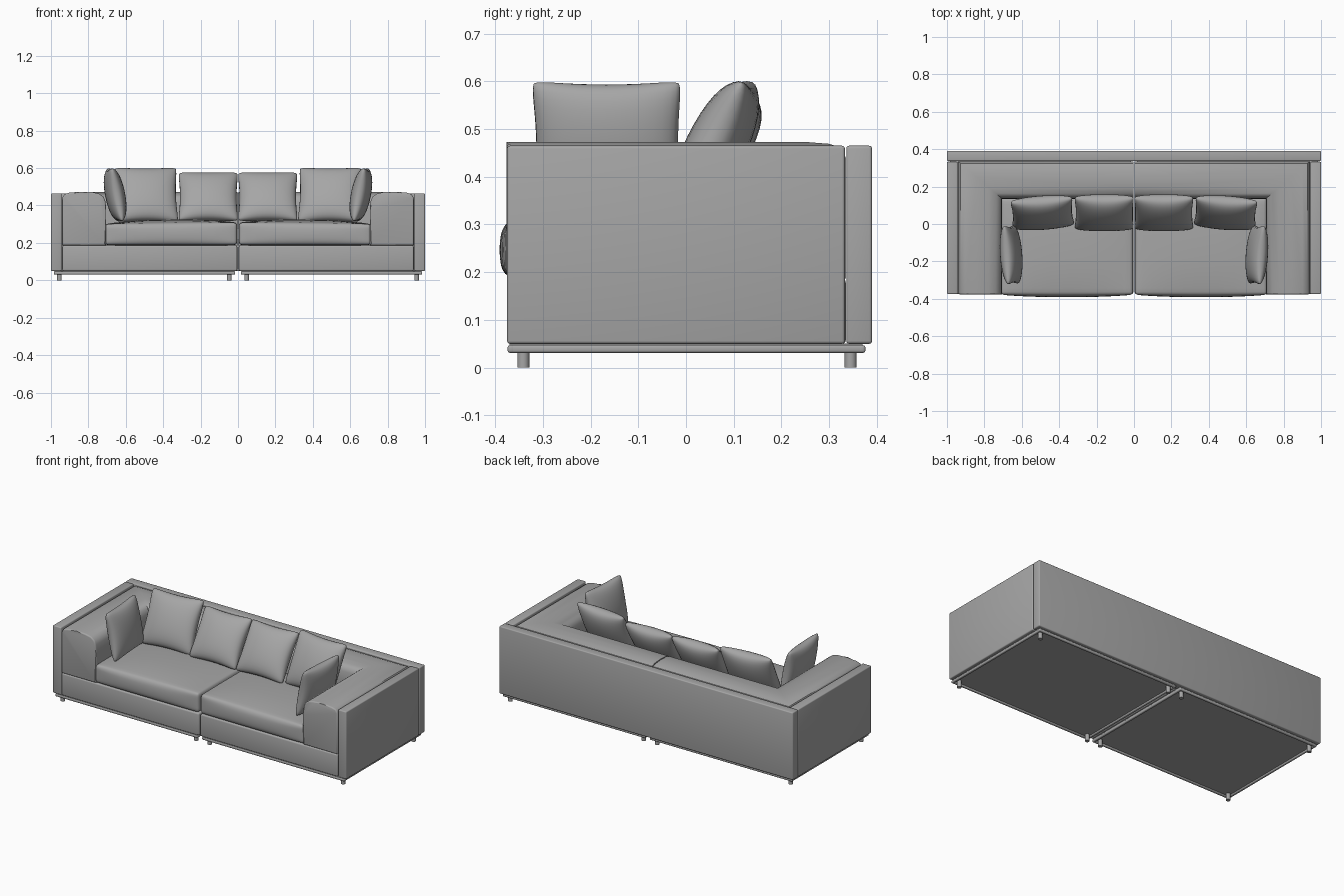
import bpy, bmesh, math
from mathutils import Matrix, Vector

if "Cube" in bpy.data.objects:
    bpy.data.objects.remove(bpy.data.objects["Cube"])

fabric = bpy.data.materials.new("grey fabric")
fabric.diffuse_color = (0.38, 0.38, 0.38, 1)
fabric.use_nodes = True
fabric.node_tree.nodes["Principled BSDF"].inputs["Base Color"].default_value = fabric.diffuse_color


def finish(name, bm, mirror=True, angle=40, subsurf=0):
    bmesh.ops.recalc_face_normals(bm, faces=bm.faces)
    me = bpy.data.meshes.new(name)
    bm.to_mesh(me)
    bm.free()
    me.materials.append(fabric)
    ob = bpy.data.objects.new(name, me)
    bpy.context.collection.objects.link(ob)
    bpy.context.view_layer.objects.active = ob
    ob.select_set(True)
    bpy.ops.object.shade_smooth_by_angle(angle=math.radians(angle))
    ob.select_set(False)
    if subsurf:
        ob.modifiers.new("Smooth", 'SUBSURF').levels = subsurf
    if mirror:
        ob.modifiers.new("Mirror", 'MIRROR').use_mirror_merge = False
    return ob


def bevel_sharp(bm, width, segs, limit=40):
    bmesh.ops.recalc_face_normals(bm, faces=bm.faces)
    edges = [e for e in bm.edges if e.calc_face_angle(0) > math.radians(limit)]
    bmesh.ops.bevel(bm, geom=edges, offset=width, segments=segs, profile=0.5,
                    affect='EDGES', clamp_overlap=True)


def unit_box():
    bm = bmesh.new()
    bmesh.ops.create_cube(bm, size=2)
    return bm


def place(bm, lo, hi):
    lo, hi = Vector(lo), Vector(hi)
    c, h = (lo + hi) / 2, (hi - lo) / 2
    for v in bm.verts:
        v.co = Vector([c[i] + h[i] * v.co[i] for i in range(3)])


def box(name, lo, hi, width=0.006, segs=3, mirror=True):
    bm = unit_box()
    place(bm, lo, hi)
    if width:
        bevel_sharp(bm, width, segs)
    return finish(name, bm, mirror)


def pillow(name, centre, w, h, t, lean, yaw, n=18):
    """Soft square pillow: two bulged grids meeting at a pinched edge."""
    m = (Matrix.Translation(centre) @ Matrix.Rotation(math.radians(yaw), 4, 'Z')
         @ Matrix.Rotation(math.radians(-lean), 4, 'X'))
    bm = bmesh.new()
    for side in (-1, 1):
        grid = []
        for i in range(n + 1):
            row = []
            for j in range(n + 1):
                u = math.sin(math.pi / 2 * (2 * i / n - 1))
                v = math.sin(math.pi / 2 * (2 * j / n - 1))
                x = w / 2 * u * (1 - 0.07 * (1 - v * v) * u * u)
                z = h / 2 * v * (1 - 0.07 * (1 - u * u) * v * v)
                # round the four corners a little
                k = 1 - 0.05 * (u * v) ** 8
                y = side * t / 2 * max(0, (1 - u * u) * (1 - v * v)) ** 0.42
                row.append(bm.verts.new(m @ Vector((x * k, y, z * k))))
            grid.append(row)
        for i in range(n):
            for j in range(n):
                bm.faces.new((grid[i][j], grid[i + 1][j],
                              grid[i + 1][j + 1], grid[i][j + 1]))
    bmesh.ops.remove_doubles(bm, verts=bm.verts, dist=0.0005)
    return finish(name, bm, angle=100)


# Outer shell: side panels and one long back panel
box("side_panel", (-1, -0.375, 0.05), (-0.943, 0.333, 0.465))
box("back_panel", (-1, 0.336, 0.05), (1, 0.39, 0.465), mirror=False)

# Seat base, one block per half
box("seat_base", (-0.94, -0.375, 0.05), (-0.004, 0.335, 0.186), 0.008)

# Padded arm and back, swept around the corner with a mitre
ARM, BACK = 0.235, 0.2
profile = [(0, 0.187), (0, 0.44), (0.012, 0.46), (0.04, 0.469), (0.1, 0.473),
           (0.165, 0.471), (0.2, 0.462), (0.222, 0.445), (0.232, 0.42),
           (0.235, 0.37), (0.235, 0.187)]
bm = bmesh.new()
rings = []
for s in range(3):
    ring = []
    for d, z in profile:
        x = -0.94 + d if s < 2 else -0.003
        y = -0.376 if s == 0 else 0.335 - d * BACK / ARM
        ring.append(bm.verts.new((x, y, z)))
    rings.append(ring)
n = len(profile)
for a, b in zip(rings, rings[1:]):
    for i in range(n):
        bm.faces.new((a[i], a[(i + 1) % n], b[(i + 1) % n], b[i]))
caps = [bm.faces.new(rings[0]), bm.faces.new(rings[2])]
bmesh.ops.bevel(bm, geom=list(caps[0].edges), offset=0.008, segments=3,
                profile=0.5, affect='EDGES', clamp_overlap=True)
finish("arm_and_back_padding", bm)

# Seat cushions with crowned top and bulging front
bm = unit_box()
bmesh.ops.subdivide_edges(bm, edges=bm.edges, cuts=3, use_grid_fill=True)
flat = [(v, v.co.copy()) for v in bm.verts]
place(bm, (-0.712, -0.376, 0.187), (-0.004, 0.14, 0.307))
for v, p in flat:
    if p.z > 0.99:
        v.co.z += 0.018 * (1 - p.x ** 4) * (1 - p.y ** 4) + 0.004 * p.x
    if p.y < -0.99:
        v.co.y -= 0.004 + 0.012 * (1 - p.x ** 4) * (1 - p.z ** 2)
bevel_sharp(bm, 0.02, 3, 50)
finish("seat_cushion", bm, angle=60, subsurf=1)

# Loose pillows
pillow("inner_back_pillow", (-0.159, 0.06, 0.447), 0.325, 0.31, 0.125, 33, 0)
pillow("outer_back_pillow", (-0.49, 0.06, 0.457), 0.34, 0.325, 0.125, 26, 4)
pillow("side_pillow", (-0.657, -0.165, 0.458), 0.32, 0.295, 0.105, 11, 94)

# Under-frame: rounded rail, bottom board and round legs
box("bottom_board", (-0.98, -0.37, 0.04), (-0.018, 0.37, 0.051), 0)
for nm, lo, hi in (
        ("front_rail", (-0.985, -0.374, 0.031), (-0.015, -0.358, 0.047)),
        ("rear_rail", (-0.985, 0.36, 0.031), (-0.015, 0.376, 0.047)),
        ("outer_rail", (-0.985, -0.37, 0.031), (-0.969, 0.372, 0.047)),
        ("inner_rail", (-0.031, -0.37, 0.031), (-0.015, 0.372, 0.047))):
    box(nm, lo, hi, 0.005, 3)

for x, nx in ((-0.955, "outer"), (-0.046, "inner")):
    for y, ny in ((-0.341, "front"), (0.345, "rear")):
        bm = bmesh.new()
        bmesh.ops.create_cone(bm, cap_ends=True, segments=24, radius1=0.0125,
                              radius2=0.0125, depth=0.042,
                              matrix=Matrix.Translation((x, y, 0.021)))
        finish(f"{ny}_{nx}_leg", bm)
